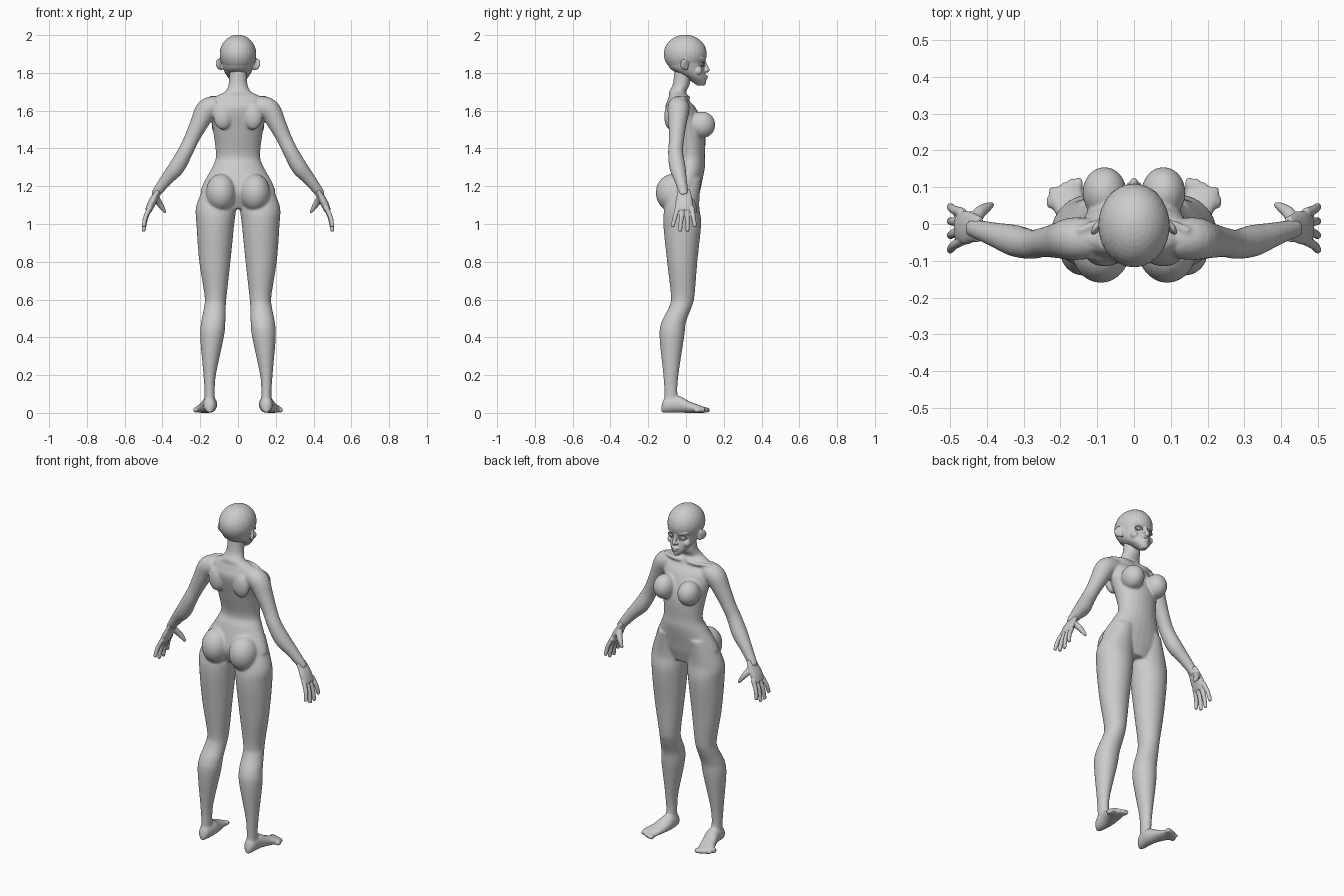
import bpy, bmesh, math
from mathutils import Vector, Matrix, Euler

if "Cube" in bpy.data.objects:
    bpy.data.objects.remove(bpy.data.objects["Cube"])

colour = (.6, .6, .6, 1)
grey = bpy.data.materials.new("plain_grey")
grey.use_nodes = True
grey.diffuse_color = colour
grey.node_tree.nodes["Principled BSDF"].inputs["Base Color"].default_value = colour


def spline(rows, steps=5):
    """Smoothly interpolate rows of numbers with Hermite curves."""
    rows = [Vector(row) for row in rows]
    padded = [rows[0], *rows, rows[-1]]
    result = []
    for before, start, end, after in zip(padded, padded[1:], padded[2:], padded[3:]):
        leave, arrive = (end - before) / 2, (after - start) / 2
        for step in range(steps):
            t = step / steps
            blend = t * t * (3 - 2 * t)
            result.append(start.lerp(end, blend) + leave * t * (1 - t) ** 2 - arrive * t * t * (1 - t))
    return result + [rows[-1]]


def loft(bm, rings, sides=28):
    """Skin elliptical rings given as (centre, u axis, v axis)."""
    angles = [math.tau * k / sides for k in range(sides)]
    loops = [[bm.verts.new(centre + u * math.cos(a) + v * math.sin(a)) for a in angles]
             for centre, u, v in rings]
    for lower, upper in zip(loops, loops[1:]):
        for k in range(sides):
            bm.faces.new((lower[k - 1], lower[k], upper[k], upper[k - 1]))
    bm.faces.new(loops[0])
    bm.faces.new(loops[-1])


def column(bm, rows):
    """Upright loft from rows of height, inner x, outer x, back y, front y."""
    rings = []
    for z, inner, outer, back, front in spline(rows):
        centre = Vector((inner + outer, back + front, 2 * z)) / 2
        rings.append((centre, Vector(((outer - inner) / 2, 0, 0)), Vector((0, (front - back) / 2, 0))))
    loft(bm, rings)


def trunk(bm, rows):
    """Symmetric column from rows of height, half width, back y, front y."""
    column(bm, [(z, -width, width, back, front) for z, width, back, front in rows])


def tube(bm, rows, breadth=1):
    """Limb along a path from rows of x, y, z, radius; breadth widens it along y."""
    path = spline(rows)
    points = [Vector(row[:3]) for row in path]
    rings = []
    for i, point in enumerate(points):
        along = (points[min(i + 1, len(points) - 1)] - points[max(i - 1, 0)]).normalized()
        u = along.cross(Vector((0, 1, 0))).normalized()
        radius = path[i][3]
        rings.append((point, u * radius, u.cross(along) * radius * breadth))
    loft(bm, rings)


def ball(bm, location, size, turn=(0, 0, 0)):
    matrix = Matrix.LocRotScale(Vector(location), Euler(turn), Vector(size))
    bmesh.ops.create_uvsphere(bm, u_segments=28, v_segments=18, radius=1, matrix=matrix)


def finish(bm, name, voxel=0, smoothing=0):
    """Mirror the parts, fuse them into one skin and soften it."""
    bmesh.ops.recalc_face_normals(bm, faces=bm.faces)
    for face in bm.faces:
        face.smooth = True
    mesh = bpy.data.meshes.new(name)
    bm.to_mesh(mesh)
    bm.free()
    mesh.materials.append(grey)
    part = bpy.data.objects.new(name, mesh)
    bpy.context.collection.objects.link(part)
    part.modifiers.new("Mirror", 'MIRROR').use_mirror_merge = False
    if voxel:
        fuse = part.modifiers.new("Fuse", 'REMESH')
        fuse.mode = 'VOXEL'
        fuse.voxel_size = voxel
        fuse.use_smooth_shade = True
        soften = part.modifiers.new("Soften", 'SMOOTH')
        soften.factor = .5
        soften.iterations = smoothing


# Trunk and neck
bm = bmesh.new()
trunk(bm, [(1.08, .1, -.07, .05), (1.15, .19, -.1, .07), (1.2, .19, -.1, .08),
           (1.3, .137, -.07, .1), (1.36, .117, -.05, .1), (1.48, .13, -.08, .1),
           (1.6, .15, -.11, .06), (1.65, .14, -.1, .02), (1.68, .11, -.09, .01),
           (1.7, .07, -.09, 0), (1.74, .05, -.07, .02), (1.82, .046, -.06, .03)])
# Chest, hips, shoulder blades and collar bones
ball(bm, (.08, .085, 1.525), (.06, .07, .07))
ball(bm, (.09, -.07, 1.165), (.08, .09, .1))
ball(bm, (.08, -.085, 1.57), (.05, .03, .07))
tube(bm, [(.02, .01, 1.67, .01), (.08, .01, 1.67, .01), (.15, -.02, 1.67, .01)])
# Legs
column(bm, [(1.24, .03, .16, -.07, .08), (1.1, .01, .22, -.11, .07), (1, .02, .22, -.12, .08),
            (.8, .04, .205, -.1, .06), (.62, .06, .177, -.08, .045), (.56, .065, .18, -.09, .03),
            (.48, .067, .195, -.13, 0), (.4, .075, .2, -.14, -.01), (.2, .117, .183, -.12, -.04),
            (.1, .123, .177, -.115, -.045), (.04, .12, .18, -.12, -.03)])
# Feet, from rows of y, x, half width and height
foot = [(-.13, .15, .01, .04), (-.11, .15, .03, .08), (-.04, .15, .04, .09),
        (.02, .165, .045, .06), (.06, .18, .05, .045), (.1, .187, .046, .03)]
loft(bm, [(Vector((x, y, height / 2)), Vector((width, 0, 0)), Vector((0, 0, height / 2)))
          for y, x, width, height in spline(foot)])
for toe in range(5):
    ball(bm, (.15 + .019 * toe, .108 - .003 * toe ** 2, .015), (.013, .02, .015))
# Arms
tube(bm, [(.11, -.04, 1.625, .054), (.165, -.04, 1.605, .058), (.207, -.045, 1.53, .048),
          (.246, -.05, 1.45, .04), (.28, -.055, 1.38, .04), (.325, -.045, 1.3, .043),
          (.375, -.03, 1.24, .034), (.425, -.015, 1.175, .026), (.44, -.01, 1.15, .024)])
finish(bm, "body", .0065, 6)

# Hands: palm, fingers fanned out by a rule, and thumb
bm = bmesh.new()
tube(bm, [(.42, -.015, 1.18, .016), (.437, -.01, 1.15, .018), (.457, -.01, 1.11, .021),
          (.475, -.01, 1.07, .018)], 2.2)
for spread in (-1.5, -.5, .5, 1.5):
    knuckle = Vector((.465, .025 * spread - .007, 1.09))
    tip = Vector((.5, .04 * spread - .012, .957 + .012 * spread ** 2))
    joint = knuckle.lerp(tip, .5) + Vector((.007, 0, 0))
    pad = joint.lerp(tip, .9)
    tube(bm, [(*knuckle, .013), (*joint, .012), (*pad, .01), (*tip, .005)])
tube(bm, [(.44, 0, 1.15, .018), (.42, .03, 1.115, .017), (.4, .045, 1.085, .013), (.385, .053, 1.06, .007)])
finish(bm, "hands", .004, 3)

# Head: skull, face and jaw
bm = bmesh.new()
ball(bm, (0, -.004, 1.9), (.097, .114, .102))
trunk(bm, [(1.733, .014, .06, .1), (1.75, .03, .035, .107), (1.775, .053, 0, .105),
           (1.8, .068, -.05, .102), (1.83, .08, -.09, .097), (1.88, .09, -.1, .1)])
# Nose, nostrils, lips, cheeks, brows and ears
tube(bm, [(0, .095, 1.865, .008), (0, .106, 1.835, .009), (0, .114, 1.815, .011), (0, .107, 1.806, .008)])
ball(bm, (.011, .105, 1.812), (.008, .009, .007))
for height, width in ((1.783, .024), (1.771, .019)):
    ball(bm, (0, .104, height), (width, .012, .006))
ball(bm, (.05, .065, 1.81), (.022, .022, .022))
ball(bm, (.038, .087, 1.872), (.032, .012, .008), (0, -.15, -.4))
ball(bm, (.1, -.008, 1.846), (.01, .026, .03), (0, .15, .6))
ball(bm, (.09, 0, 1.835), (.014, .012, .022))
finish(bm, "head", .004, 3)

# Eyes
bm = bmesh.new()
ball(bm, (.04, .081, 1.845), (.018, .012, .011), (0, 0, -.4))
finish(bm, "eyes")

# Upper and lower eyelids, as arches around each eye
bm = bmesh.new()
for rise in (.012, -.009):
    lid = []
    for step in range(7):
        angle = math.pi * step / 6
        across, arch = math.cos(angle), math.sin(angle)
        lid.append((.04 + .02 * across, .089 - .0085 * across + .003 * arch, 1.845 + rise * arch, .0028))
    tube(bm, lid)
finish(bm, "eyelids")
